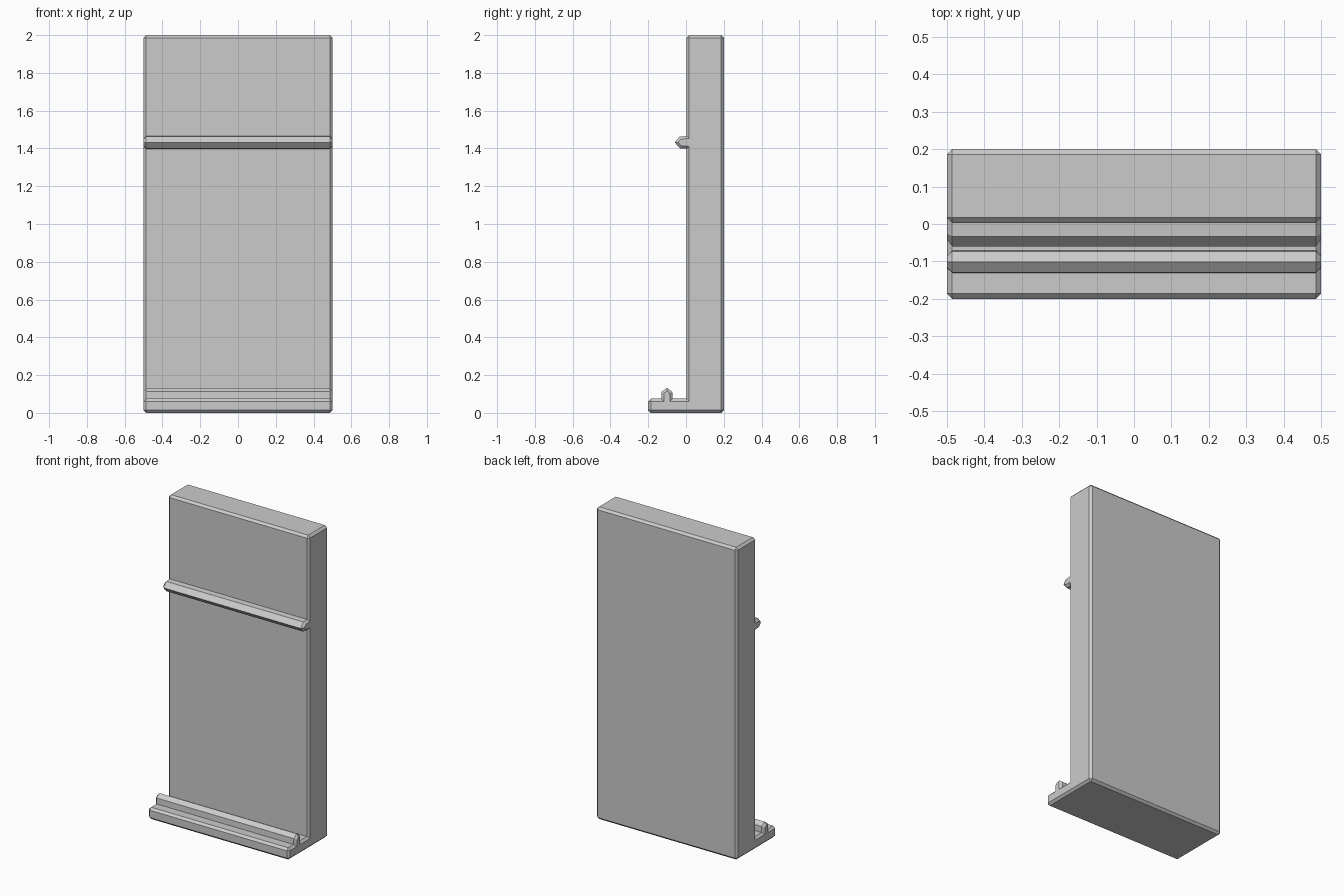
import bpy, bmesh

if "Cube" in bpy.data.objects:
    bpy.data.objects.remove(bpy.data.objects["Cube"])

# Side profile (y, z): back wall, floor lip and two pointed rails
profile = [
    (-0.20, 0.0), (0.20, 0.0), (0.20, 2.0), (0.003, 2.0),
    # upper rail on the wall
    (0.003, 1.466), (-0.033, 1.463), (-0.06, 1.432), (-0.033, 1.401), (0.003, 1.398),
    # floor rail
    (0.003, 0.075), (-0.071, 0.075), (-0.073, 0.112), (-0.101, 0.133),
    (-0.129, 0.112), (-0.131, 0.075),
    # lip front
    (-0.20, 0.075),
]
HALF = 0.5
CHAMFER = 0.014

bm = bmesh.new()
left = [bm.verts.new((-HALF, y, z)) for y, z in profile]
right = [bm.verts.new((HALF, y, z)) for y, z in profile]
n = len(profile)
bm.faces.new(left)
bm.faces.new(right)
for i in range(n):
    j = (i + 1) % n
    bm.faces.new((left[i], left[j], right[j], right[i]))
bmesh.ops.recalc_face_normals(bm, faces=bm.faces[:])

# Chamfer both end outlines and the square outer corners
edges = [e for e in bm.edges if e.verts[0].co.x == e.verts[1].co.x]
edges += [bm.edges.get((left[i], right[i])) for i in (0, 1, 2, 3, n - 1)]
bmesh.ops.bevel(bm, geom=edges, offset=CHAMFER, offset_type='OFFSET',
                segments=1, profile=0.5, affect='EDGES', clamp_overlap=False)
bmesh.ops.recalc_face_normals(bm, faces=bm.faces[:])

mesh = bpy.data.meshes.new("wall_panel")
bm.to_mesh(mesh)
bm.free()
obj = bpy.data.objects.new("wall_panel", mesh)
bpy.context.collection.objects.link(obj)
